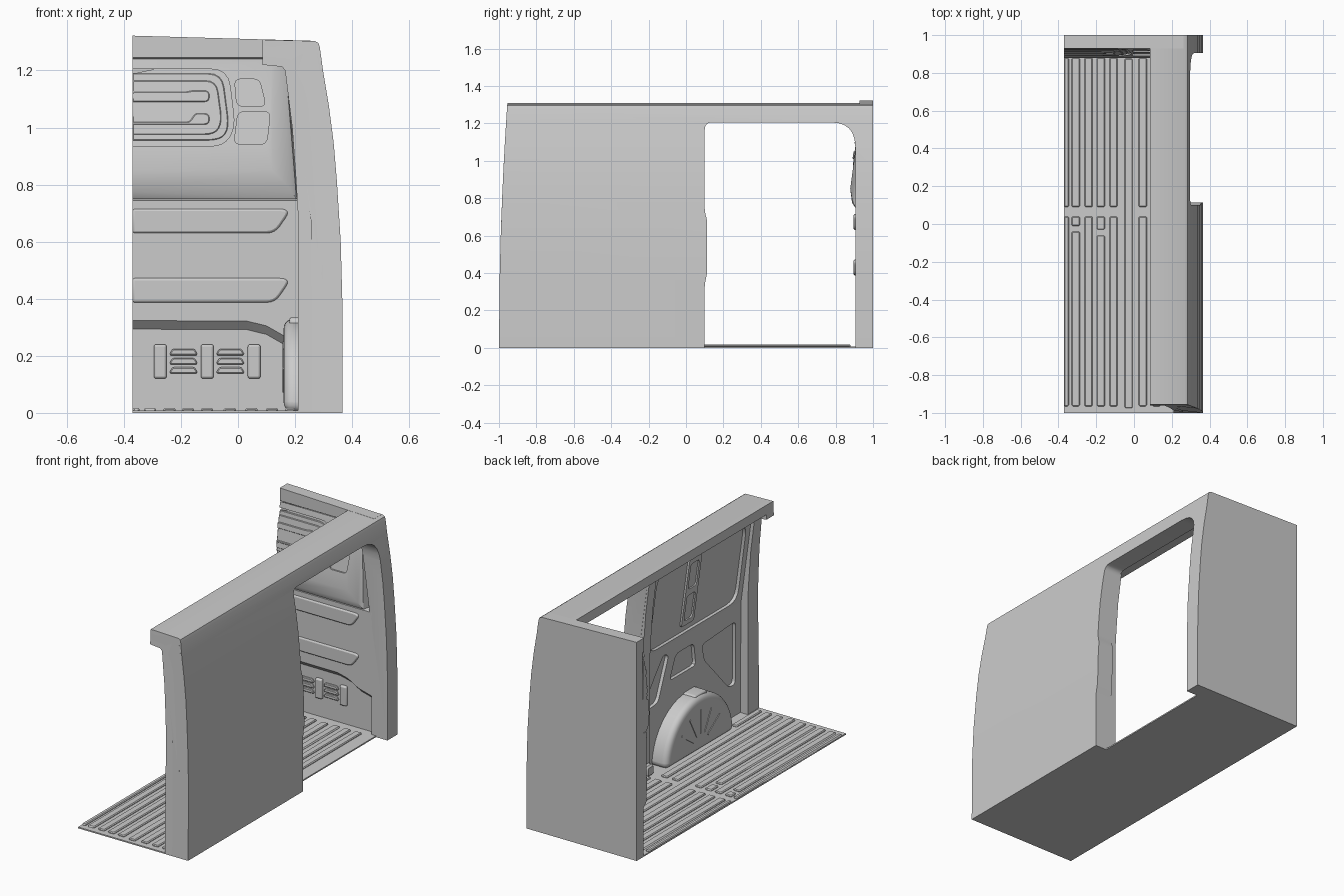
import bpy, bmesh, math
from mathutils import Vector

if "Cube" in bpy.data.objects:
    bpy.data.objects.remove(bpy.data.objects["Cube"])


def add_mesh(name, bm, bevel=0.0, seg=1):
    bmesh.ops.recalc_face_normals(bm, faces=bm.faces)
    me = bpy.data.meshes.new(name)
    bm.to_mesh(me)
    bm.free()
    ob = bpy.data.objects.new(name, me)
    bpy.context.collection.objects.link(ob)
    if bevel:
        m = ob.modifiers.new("bevel", 'BEVEL')
        m.width, m.segments, m.limit_method = bevel, seg, 'ANGLE'
        m.angle_limit = math.radians(50)
    return ob


def prism(name, pts, f0, f1, bevel=0.0, seg=1):
    """Outline pts lofted between two mappings (u, v) -> xyz."""
    bm = bmesh.new()
    a = [bm.verts.new(f0(*p)) for p in pts]
    b = [bm.verts.new(f1(*p)) for p in pts]
    n = len(pts)
    bm.faces.new(a)
    bm.faces.new(b[::-1])
    for i in range(n):
        bm.faces.new((a[i], b[i], b[(i + 1) % n], a[(i + 1) % n]))
    return add_mesh(name, bm, bevel, seg)


def rounded(pts, r, n=4):
    out = []
    for i, p in enumerate(pts):
        p = Vector(p)
        for q in (Vector(pts[i - 1]), Vector(pts[(i + 1) % len(pts)])):
            pass
        a, b = Vector(pts[i - 1]) - p, Vector(pts[(i + 1) % len(pts)]) - p
        rr = r[i] if isinstance(r, (list, tuple)) else r
        if rr == 0:
            out.append(tuple(p))
            continue
        s = p + a.normalized() * min(rr, a.length * .45)
        e = p + b.normalized() * min(rr, b.length * .45)
        for k in range(n + 1):
            t = k / n
            out.append(tuple(s * (1 - t) ** 2 + p * 2 * t * (1 - t) + e * t * t))
    return out


def rect(u0, u1, v0, v1):
    return [(u0, v0), (u1, v0), (u1, v1), (u0, v1)]


def cut(ob, cutters):
    for c in cutters:
        m = ob.modifiers.new("cut", 'BOOLEAN')
        m.object, m.solver = c, 'EXACT'
    dg = bpy.context.evaluated_depsgraph_get()
    me = bpy.data.meshes.new_from_object(ob.evaluated_get(dg))
    ob.modifiers.clear()
    ob.data = me
    for c in cutters:
        bpy.data.objects.remove(c)


def rear(z):
    return -1 + .045 * (max(z, 0) / 1.31) ** 2


def section(y):
    return lambda x, z: (x, y, z)


def rear_section(x, z):
    return (x, rear(z), z)


# side wall with roof strip
outer = [(.366, 0), (.366, .38), (.36, .6), (.346, .82), (.335, .95), (.318, 1.08),
         (.298, 1.2), (.287, 1.28), (.282, 1.296), (.27, 1.303)]
wall = prism("side_wall", outer + [(.085, 1.308), (.085, 1.25), (.18, 1.24), (.255, .68), (.26, 0)],
             rear_section, section(1))


def inner(z):
    return .255 - (z - .68) * .134 if z > .68 else .26 - z * .0074


def side(d):
    return lambda y, z: (inner(z) + d, y, z)


door = rounded([(.1, -.1), (.905, -.1), (.905, 1.205), (.1, 1.205), (.1, .73), (.113, .68),
                (.113, .4), (.1, .34)], [0, 0, .13, .04, .02, .02, .02, .02], 6)
cutters = [prism("door_cutter", door, lambda y, z: (.08, y, z), lambda y, z: (.6, y, z))]
recesses = [
    rounded(rect(-.85, .0, .7, 1.19), .08),
    rounded([(0.0, .36), (0.0, .45), (-.15, .64), (-.2, .62), (-.1, .37)], .03),
    rounded([(-.21, .46), (-.46, .46), (-.44, .6), (-.27, .6)], .03),
    rounded([(-.52, .56), (-.54, .46), (-.78, .2), (-.84, .2), (-.84, .58)], .03)]
for r in recesses:
    cutters.append(prism("recess_cutter", r, side(-.05), side(.02)))
cut(wall, cutters)

# raised rib with two windows in the upper side panel
rib = prism("side_panel_rib", rounded(rect(-.44, -.32, .74, 1.16), .015), side(.025), side(.008))
cut(rib, [prism("c", rounded(rect(-.42, -.34, a, b), .02), side(0), side(.017))
          for a, b in ((.77, .93), (.97, 1.13))])

# rear door frame and middle pillar
post = [(.21, 0), (.21, .7), (.203, .82), (.19, 1.0), (.165, 1.2)]
prism("rear_frame", post + [(.155, 1.213), (.085, 1.22), (.085, 1.3), (.27, 1.3), (.29, 1.2), (.3, 0)],
      rear_section, section(-.89))
prism("middle_pillar", [(x + .01, z) for x, z in post] + [(.18, 1.25), (.27, 1.25), (.29, 1.2), (.32, .8), (.33, 0)],
      section(.03), section(.099))
prism("pillar_foot", rounded(rect(.03, .099, .004, .07), .02), lambda y, z: (.19, y, z), lambda y, z: (.3, y, z), .01)

# wheel arch
arch = [(-.37 + .325 * math.cos(math.pi * i / 28), .004 + .325 * math.sin(math.pi * i / 28)) for i in range(29)]
prism("wheel_arch", arch, lambda y, z: (.16, y, z), lambda y, z: (.31, y, z), .045, 5)
for i, deg in enumerate((35, 62, 90, 118, 145)):
    c, s = math.cos(math.radians(deg)), math.sin(math.radians(deg))
    pts = [(-.37 + c * r - s * w, .03 + s * r + c * w) for r, w in ((.08, -.005), (.22, -.005), (.22, .005), (.08, .005))]
    prism("arch_rib", pts, lambda y, z: (.156, y, z), lambda y, z: (.17, y, z))
prism("arch_pad", rounded(rect(-.46, -.34, .285, .335), .02), lambda y, z: (.18, y, z),
      lambda y, z: (.27, y, z), .008, 2)


# floor with pressed ribs
def flat(z):
    return lambda x, y: (x, y, z)


prism("floor", rect(-.37, .29, -1, 1), flat(0), flat(.008))
strips = [(-.37, -.345, .09, .88), (-.37, -.345, -.965, .04)]
for i, x in enumerate((-.33, -.262, -.197, -.13, -.05, .025, .098)):
    w = .043
    if x == -.05:
        strips.append((x, x + w, -.975, .875))
        continue
    strips.append((x, x + w, .09, .88))
    if x in (-.33, -.197):
        b = -.01 if x == -.33 else -.03
        strips += [(x, x + w, b, .04), (x, x + w, -.965, b - .03)]
    else:
        strips.append((x, x + w, -.965, .04))
strips += [(.17, .213, .09, .88), (.165, .2, -.965, -.72)]
for s in strips:
    prism("floor_rib", rounded(rect(*s), .006, 2), flat(.004), flat(.017), .005)

# bulkhead slab
prof = [(1, 0), (1, 1.322), (.928, 1.322), (.928, 1.245), (.945, 1.235), (.945, .75), (.905, .745), (.905, 0)]
bulkhead = prism("bulkhead", prof, lambda y, z: (-.37, y, z), lambda y, z: (.262, y, min(z, 1.304)))
toe = [(-.5, -.1), (.3, -.1), (.3, .2), (.17, .235), (.1, .275), (.03, .292), (-.5, .294)]
cut(bulkhead, [prism("toe_cutter", toe, lambda x, z: (x, .875, z + (.06 if z > 0 else 0)), section(.935))])

# bulge across the upper bulkhead
bm = bmesh.new()
for p in [(-.37, .878, .85), (.12, .878, .85), (.13, .9247, 1.2), (-.37, .93, 1.24), (.12, .93, 1.24),
          (-.37, .95, .75), (.215, .95, .75), (.165, .95, 1.24), (-.37, .905, .75), (.205, .905, .75),
          (-.37, .888, .775), (.18, .888, .79)]:
    bm.verts.new(p)
bmesh.ops.convex_hull(bm, input=bm.verts)
bulge = add_mesh("bulkhead_bulge", bm)


def face(z):
    return .878 + (z - .85) * .1333 if z > .76 else (.905 if z > .3 else .935)


def front(d):
    return lambda x, z: (x, face(z) + d, z)


cuts = [rounded([(-.5, .935), (-.05, .935), (-.01, 1.0), (-.035, 1.205), (-.5, 1.205)], [0, .05, .05, .06, 0]),
        rounded([(-.012, 1.17), (-.004, 1.075), (.098, 1.075), (.075, 1.17)], .022),
        rounded([(.0, 1.055), (-.014, .942), (.1, .942), (.114, 1.055)], .022)]
cut(bulge, [prism("c", c, front(-.05), front(.009)) for c in cuts])
for name, pts, d in [
        ("upper_panel", rounded([(-.37, .955), (-.06, .955), (-.03, 1.0), (-.055, 1.19), (-.37, 1.19)],
                                [0, .05, .05, .05, 0]), .002),
        ("upper_panel_step", rounded([(-.37, .975), (-.08, .975), (-.055, 1.02), (-.075, 1.165), (-.37, 1.165)],
                                     [0, .04, .04, .04, 0]), -.003),
        ("fork_pad_top", rounded([(-.37, 1.09), (-.1, 1.09), (-.1, 1.13), (-.16, 1.13), (-.18, 1.125), (-.37, 1.125)],
                                 [0, .02, .02, .01, .01, 0]), -.009),
        ("fork_pad_bottom", rounded([(-.37, 1.01), (-.1, 1.01), (-.1, 1.05), (-.15, 1.05), (-.17, 1.02), (-.37, 1.02)],
                                    [0, .02, .02, .01, .01, 0]), -.009)]:
    prism(name, pts, front(d), front(.013), .003)

# lower bulkhead embossed bars
for z0, z1 in ((.63, .715), (.387, .472)):
    pts = rounded([(-.37, z0), (.13, z0), (.178, z1 - .015), (.165, z1), (-.37, z1)], [0, .03, .02, .02, 0])
    prism("bulkhead_bar", pts, front(-.009), front(.01), .008, 2)

# vent posts and slats
for x in (-.295, -.13, .034):
    prism("vent_post", rounded(rect(x, x + .045, .12, .24), .01), front(-.016), front(.01), .008, 2)
for x in (-.242, -.078):
    for z in (.138, .17, .202):
        pts = rounded([(x, z), (x + .102, z), (x + .09, z + .022), (x + .012, z + .022)], .006, 2)
        prism("vent_slat", pts, front(-.012), front(.01), .006)

for ob in bpy.data.objects:
    ob.select_set(True)
bpy.context.view_layer.objects.active = wall
bpy.ops.object.shade_smooth_by_angle(angle=math.radians(30))
